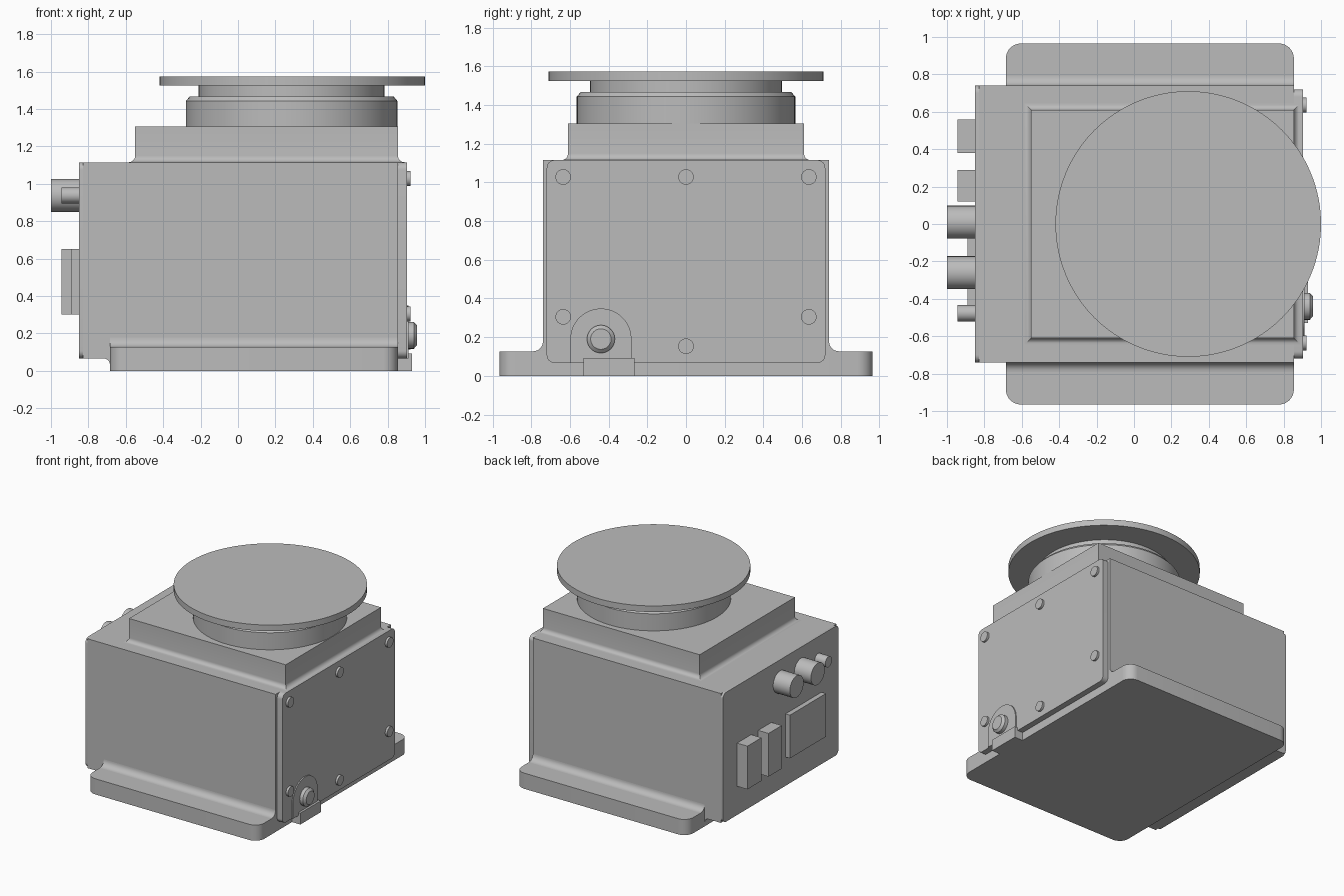
import bpy, bmesh
from math import sin, cos, pi, radians

cube = bpy.data.objects.get("Cube")
if cube:
    bpy.data.objects.remove(cube, do_unlink=True)

grey = bpy.data.materials.new("light_grey")
grey.use_nodes = True
grey.diffuse_color = (0.5, 0.5, 0.5, 1)
grey.node_tree.nodes["Principled BSDF"].inputs["Base Color"].default_value = (0.5, 0.5, 0.5, 1)


def loft(name, rings):
    """Skin a list of equal-length closed rings and cap both ends."""
    bm = bmesh.new()
    rows = [[bm.verts.new(p) for p in ring] for ring in rings]
    n = len(rows[0])
    for a, b in zip(rows, rows[1:]):
        for i in range(n):
            j = (i + 1) % n
            bm.faces.new((a[i], a[j], b[j], b[i]))
    bm.faces.new(rows[0][::-1])
    bm.faces.new(rows[-1])
    bmesh.ops.recalc_face_normals(bm, faces=bm.faces[:])
    mesh = bpy.data.meshes.new(name)
    bm.to_mesh(mesh)
    bm.free()
    mesh.materials.append(grey)
    obj = bpy.data.objects.new(name, mesh)
    bpy.context.collection.objects.link(obj)
    bpy.ops.object.select_all(action='DESELECT')
    obj.select_set(True)
    bpy.context.view_layer.objects.active = obj
    bpy.ops.object.shade_smooth_by_angle(angle=radians(30))
    return obj


def place(axis, u, v, w):
    """Profile point (u, v) at distance w along an axis."""
    return {'x': (w, u, v), 'y': (u, w, v), 'z': (u, v, w)}[axis]


def prism(name, pts, axis, lo, hi):
    return loft(name, [[place(axis, u, v, w) for u, v in pts] for w in (lo, hi)])


def arc(cu, cv, r, start, end, n):
    return [(cu + r * cos(radians(start + (end - start) * i / n)),
             cv + r * sin(radians(start + (end - start) * i / n))) for i in range(n + 1)]


def rect(u0, u1, v0, v1):
    return [(u0, v0), (u1, v0), (u1, v1), (u0, v1)]


def round_rect(u0, u1, v0, v1, r):
    return (arc(u1 - r, v1 - r, r, 0, 90, 8) + arc(u0 + r, v1 - r, r, 90, 180, 8)
            + arc(u0 + r, v0 + r, r, 180, 270, 8) + arc(u1 - r, v0 + r, r, 270, 360, 8))


def turned(name, axis, cu, cv, steps, n=48):
    """Round part from (distance, radius) steps."""
    return loft(name, [[place(axis, u, v, w) for u, v in arc(cu, cv, r, 0, 360, n)[:-1]]
                       for w, r in steps])


# Base flange and main housing
prism("base_flange", round_rect(-0.685, 0.855, -0.965, 0.965, 0.08), 'z', 0, 0.127)
prism("housing", rect(-0.83, 0.855, -0.74, 0.74), 'z', 0.067, 1.115)

# Concave fillets between housing and flange
for side, label in ((-1, "front"), (1, "back")):
    cove = [(side * 0.73, 0.12)] + [(side * u, v) for u, v in arc(0.79, 0.177, 0.05, 270, 180, 8)]
    prism(label + "_base_fillet", cove, 'x', -0.685, 0.855)
under = [(-0.68, 0.07)] + arc(-0.72, 0.032, 0.035, 90, 0, 8)
prism("underside_fillet", under, 'y', -0.74, 0.74)

# End panels
prism("connector_panel", round_rect(-0.74, 0.74, 0.067, 1.115, 0.04), 'x', -0.85, -0.83)
prism("cover_panel", round_rect(-0.72, 0.72, 0.067, 1.115, 0.04), 'x', 0.855, 0.903)

# Raised block with flared foot
flare = [(0.035 * (1 - sin(a)), 1.115 + 0.035 * (1 - cos(a)))
         for a in [pi / 2 * i / 6 for i in range(7)]] + [(0, 1.305)]
loft("raised_block", [[(x, y, z) for x, y in rect(-0.55 - e, 0.855 + e, -0.61 - e, 0.61 + e)]
                      for e, z in flare])

# Rotary table
turned("table_bearing", 'z', 0.287, 0, [(1.3, 0.565), (1.443, 0.565), (1.467, 0.545)], 96)
turned("table_neck", 'z', 0.287, 0, [(1.46, 0.497), (1.53, 0.497)], 96)
turned("table_disc", 'z', 0.29, 0, [(1.525, 0.71), (1.574, 0.71)], 128)

# Cover screws
for i, (y, z) in enumerate([(-0.635, 1.028), (0, 1.028), (0.635, 1.028),
                            (-0.635, 0.305), (0.635, 0.305), (0, 0.153)]):
    turned(f"cover_screw_{i + 1}", 'x', y, z, [(0.89, 0.04), (0.921, 0.04)], 32)

# Arched plate with stud and foot block
arch = arc(-0.44, 0.19, 0.158, 0, 180, 24) + [(-0.598, 0.067), (-0.282, 0.067)]
prism("arched_plate", arch, 'x', 0.9, 0.912)
turned("stud", 'x', -0.44, 0.19, [(0.9, 0.072), (0.94, 0.072), (0.957, 0.053)])
prism("foot_block", rect(-0.53, -0.267, 0, 0.092), 'x', 0.84, 0.93)

# Connectors
for i, (y, r, x) in enumerate([(0.01, 0.088, -1.0), (-0.26, 0.088, -1.0), (-0.477, 0.043, -0.945)]):
    turned(f"round_connector_{i + 1}", 'x', y, 0.938, [(x, r), (-0.84, r)])
for name, y0, y1, x in (("outer_socket", 0.38, 0.56, -0.943), ("inner_socket", 0.12, 0.29, -0.943),
                        ("wide_socket", -0.52, -0.06, -0.89)):
    prism(name, rect(y0, y1, 0.3, 0.65), 'x', x, -0.84)
